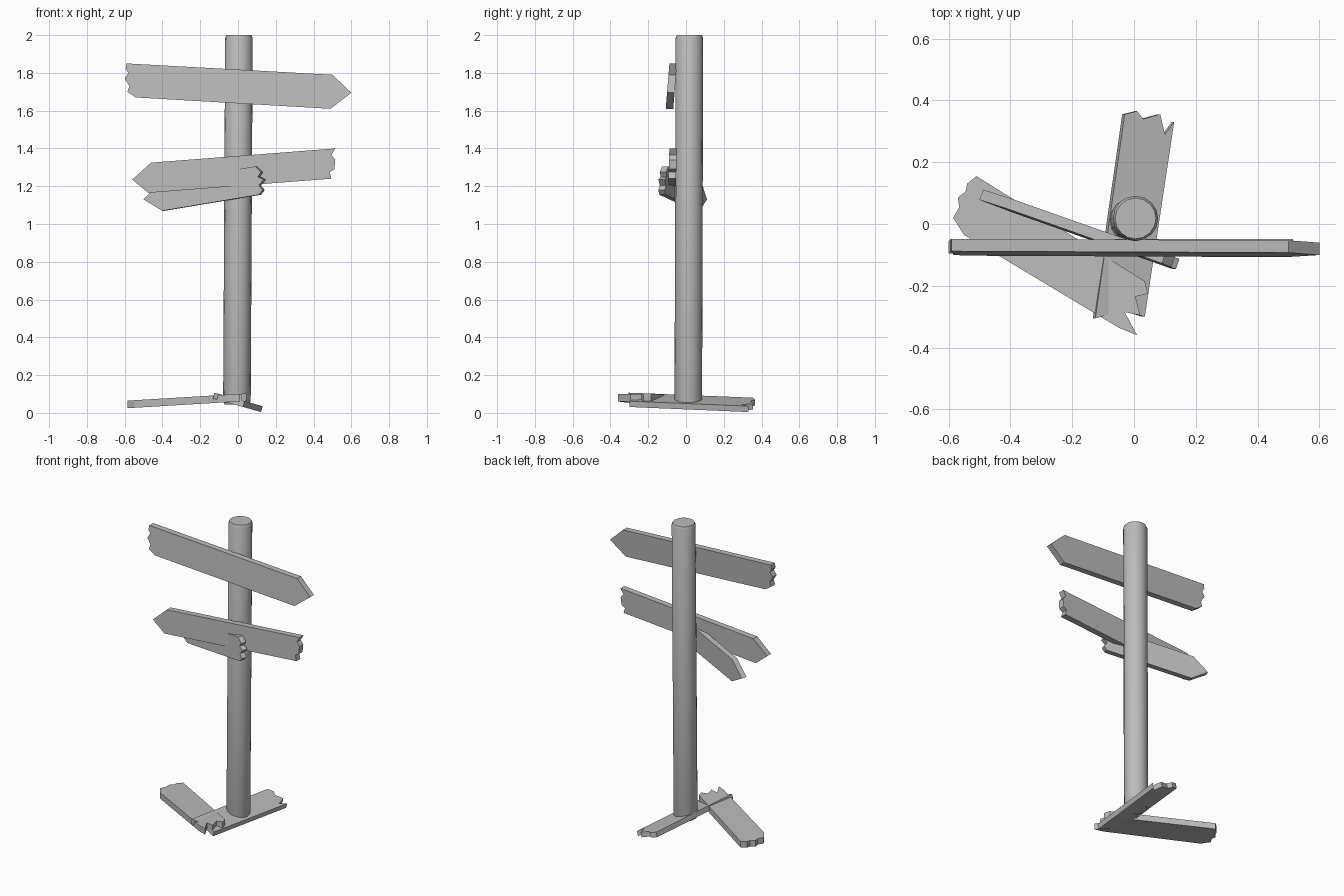
import bpy
import bmesh
import math
from mathutils import Vector

cube = bpy.data.objects.get("Cube")
if cube:
    bpy.data.objects.remove(cube, do_unlink=True)

grey = bpy.data.materials.new("weathered grey")
grey.use_nodes = True
shade = (0.5, 0.5, 0.5, 1)
grey.diffuse_color = shade
grey.node_tree.nodes["Principled BSDF"].inputs["Base Color"].default_value = shade


def finish(name, bm):
    bmesh.ops.recalc_face_normals(bm, faces=bm.faces)
    mesh = bpy.data.meshes.new(name)
    bm.to_mesh(mesh)
    bm.free()
    obj = bpy.data.objects.new(name, mesh)
    bpy.context.collection.objects.link(obj)
    mesh.materials.append(grey)
    return obj


def board(name, outline, u, v, depth, origin):
    """Plank: a flat outline placed on the axes u and v, then extruded by depth."""
    u, v, depth, origin = map(Vector, (u, v, depth, origin))
    bm = bmesh.new()
    face = bm.faces.new([bm.verts.new(origin + u * a + v * b) for a, b in outline])
    result = bmesh.ops.extrude_face_region(bm, geom=[face], use_keep_orig=True)
    moved = [g for g in result["geom"] if isinstance(g, bmesh.types.BMVert)]
    bmesh.ops.translate(bm, verts=moved, vec=depth)
    return finish(name, bm)


# Post: slightly leaning round pole with a small worn rim
bm = bmesh.new()
sides = 16
rings = []
for z, r in [(0.045, 0.066), (0.07, 0.073), (0.8, 0.073), (1.985, 0.073), (2.0, 0.066)]:
    cx, cy = -0.006 + 0.0055 * z, 0.012 + 0.003 * z
    rings.append([bm.verts.new((cx + r * math.cos(math.tau * i / sides),
                                cy + r * math.sin(math.tau * i / sides), z))
                  for i in range(sides)])
for low, high in zip(rings, rings[1:]):
    for i in range(sides):
        j = (i + 1) % sides
        bm.faces.new((low[i], low[j], high[j], high[i]))
bm.faces.new(rings[0])
bm.faces.new(rings[-1])
post = finish("post", bm)
bpy.context.view_layer.objects.active = post
post.select_set(True)
bpy.ops.object.shade_smooth_by_angle(angle=math.radians(30))

# Arrow signs: pointed at one end, splintered at the other
board("upper_sign",
      [(-0.59, 1.85), (0.5, 1.79), (0.6, 1.695), (0.49, 1.61), (-0.54, 1.67),
       (-0.585, 1.7), (-0.575, 1.73), (-0.6, 1.77), (-0.58, 1.8), (-0.595, 1.82)],
      (1, 0, 0), (0, 0.08, 1), (0, 0.04, 0), (0, -0.236, 0))
board("middle_sign",
      [(-0.56, 1.235), (-0.46, 1.325), (0.515, 1.4), (0.495, 1.365), (0.515, 1.34),
       (0.51, 1.29), (0.485, 1.275), (0.495, 1.24), (-0.475, 1.165)],
      (1, 0, 0), (0, 0.03, 1), (0, 0.04, 0), (0, -0.13, 0))
board("lower_sign",
      [(-0.5, 1.13), (-0.41, 1.22), (0.09, 1.305), (0.12, 1.275), (0.105, 1.25),
       (0.135, 1.235), (0.11, 1.205), (0.13, 1.18), (0.11, 1.155), (-0.4, 1.07)],
      (1, -0.36, 0), (0, 0.04, 1), (0.012, 0.033, 0), (0, -0.147, 0))

# Fallen planks at the foot of the post
board("base_plank",
      [(-0.125, -0.305), (-0.03, 0.355), (0.01, 0.365), (0.03, 0.34), (0.085, 0.355),
       (0.1, 0.29), (0.13, 0.33), (0.035, -0.3), (-0.03, -0.28)],
      (1, 0, -0.28), (0, 1, 0), (-0.008, 0, -0.031), (0, 0, 0.072))
board("fallen_plank",
      [(-0.51, 0.155), (-0.54, 0.13), (-0.545, 0.105), (-0.57, 0.085), (-0.565, 0.055),
       (-0.585, 0.02), (-0.55, -0.035), (-0.05, -0.335), (0.01, -0.36), (-0.03, -0.285),
       (0.02, -0.295), (0.005, -0.235), (0.045, -0.225), (0.035, -0.185)],
      (1, 0, 0.06), (0, 1, 0), (0, 0, -0.04), (0, 0, 0.1))
